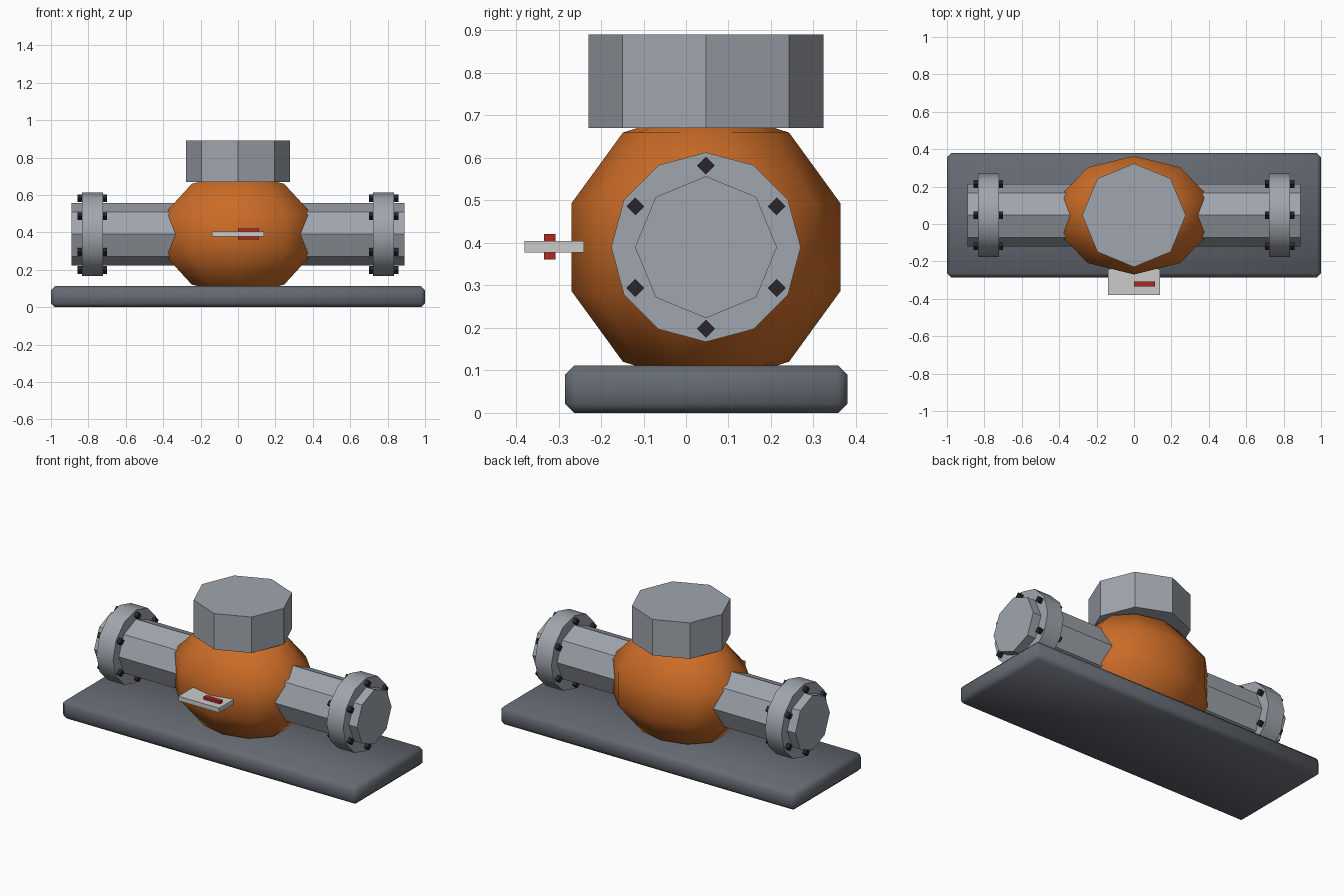
import bpy, math

if "Cube" in bpy.data.objects:
    bpy.data.objects.remove(bpy.data.objects["Cube"])

CY, CZ = 0.047, 0.39          # pipe axis


def material(name, rgb):
    m = bpy.data.materials.new(name)
    m.diffuse_color = (*rgb, 1)
    m.use_nodes = True
    m.node_tree.nodes["Principled BSDF"].inputs["Base Color"].default_value = m.diffuse_color
    return m


steel = material("steel", (0.35, 0.38, 0.42))
dark = material("dark_steel", (0.13, 0.145, 0.17))
black = material("bolt_black", (0.02, 0.02, 0.025))
orange = material("orange_paint", (0.60, 0.15, 0.02))
white = material("plate_white", (0.72, 0.72, 0.70))
red = material("red_paint", (0.45, 0.02, 0.015))


def finish(name, mat, smooth=None):
    ob = bpy.context.object
    ob.name = name
    ob.data.materials.append(mat)
    bpy.ops.object.transform_apply(location=False, rotation=True, scale=True)
    if smooth:
        bpy.ops.object.shade_smooth_by_angle(angle=math.radians(smooth))
    return ob


def box(name, lo, hi, mat):
    bpy.ops.mesh.primitive_cube_add(size=1, location=[(a + b) / 2 for a, b in zip(lo, hi)])
    bpy.context.object.scale = [b - a for a, b in zip(lo, hi)]
    return finish(name, mat)


def x_rod(name, x0, x1, r, sides, mat, y=CY, z=CZ, smooth=None):
    bpy.ops.mesh.primitive_cylinder_add(vertices=sides, radius=r, depth=x1 - x0,
                                        location=((x0 + x1) / 2, y, z),
                                        rotation=(0, math.pi / 2, 0))
    return finish(name, mat, smooth)


# Base slab with chamfered edges
base = box("base", (-1, -0.285, 0), (1, 0.38, 0.112), dark)
bev = base.modifiers.new("chamfer", "BEVEL")
bev.width = 0.022
bev.segments = 1
bpy.ops.object.modifier_apply(modifier="chamfer")
bpy.ops.object.shade_smooth_by_angle(angle=math.radians(50))

# Rounded body
bpy.ops.mesh.primitive_uv_sphere_add(segments=10, ring_count=5, radius=1, location=(0, CY, CZ))
bpy.context.object.scale = (0.442, 0.333, 0.333)
finish("body", orange)
bpy.ops.object.shade_smooth()

# Octagonal top cap
bpy.ops.mesh.primitive_cylinder_add(vertices=8, radius=0.277, depth=0.22, location=(0, CY, 0.78))
finish("top_cap", steel)

# Through pipe
x_rod("pipe", -0.89, 0.89, 0.167, 8, steel)

# Flanges with six bolts each
for side, s in (("left", -1), ("right", 1)):
    x = 0.779 * s
    x_rod(f"{side}_flange", x - 0.056, x + 0.056, 0.223, 12, steel, smooth=35)
    for i in range(6):
        a = math.radians(90 + 60 * i)
        x_rod(f"{side}_bolt_{i + 1}", x - 0.078, x + 0.078, 0.021, 4, black,
              CY + 0.192 * math.cos(a), CZ + 0.192 * math.sin(a))

# Indicator plate and pointer
box("indicator_plate", (-0.138, -0.38, 0.377), (0.138, -0.24, 0.405), white)
box("pointer", (0, -0.334, 0.361), (0.111, -0.307, 0.421), red)
